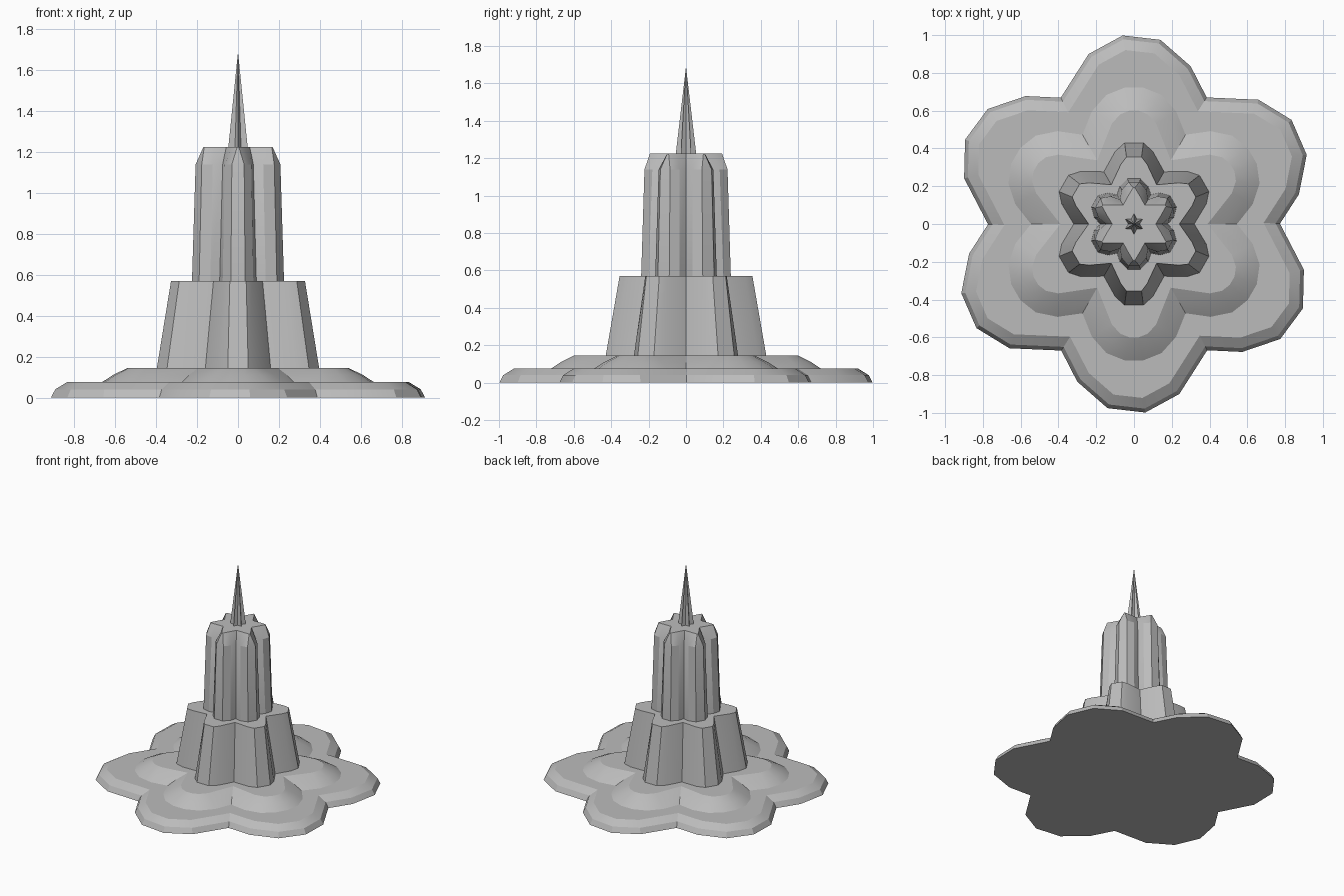
import bpy, bmesh, math
from mathutils import Vector, Matrix

cube = bpy.data.objects.get("Cube")
if cube:
    bpy.data.objects.remove(cube, do_unlink=True)

stone = bpy.data.materials.new("grey_stone")
stone.use_nodes = True
GREY = (0.5, 0.5, 0.5, 1)
stone.diffuse_color = GREY
stone.node_tree.nodes["Principled BSDF"].inputs["Base Color"].default_value = GREY


def flower(lobe):
    """Repeat one +y lobe six times, counter-clockwise."""
    points = []
    for k in range(6):
        turn = Matrix.Rotation(k * math.pi / 3, 2)
        points += [turn @ Vector(p) for p in lobe]
    return points


def inset(points, d):
    """Move a counter-clockwise outline inward by d."""
    result = []
    n = len(points)
    for i, p in enumerate(points):
        a = (p - points[i - 1]).normalized()
        b = (points[(i + 1) % n] - p).normalized()
        na, nb = Vector((-a.y, a.x)), Vector((-b.y, b.x))
        result.append(p + (na + nb) * d / (1 + na.dot(nb)))
    return result


def petal(valley, tip):
    """Half a lobe mirrored: valley point, then flank points up to the tip."""
    half = [(x, y) for x, y in tip]
    left = [(-x, y) for x, y in reversed(half) if x > 0]
    return [(valley * 0.5, valley * 0.866)] + half + left


def loft(name, levels, apex=None):
    """Closed solid through stacked outlines of equal point count."""
    bm = bmesh.new()
    rings = [[bm.verts.new((p.x, p.y, z)) for p in pts] for z, pts in levels]
    n = len(rings[0])
    for low, high in zip(rings, rings[1:]):
        for i in range(n):
            j = (i + 1) % n
            bm.faces.new((low[i], low[j], high[j], high[i]))
    bm.faces.new(rings[0][::-1])
    if apex:
        top = bm.verts.new((0, 0, apex))
        for i in range(n):
            bm.faces.new((rings[-1][i], rings[-1][(i + 1) % n], top))
    else:
        bm.faces.new(rings[-1])
    bmesh.ops.recalc_face_normals(bm, faces=bm.faces)
    mesh = bpy.data.meshes.new(name)
    bm.to_mesh(mesh)
    bm.free()
    mesh.materials.append(stone)
    obj = bpy.data.objects.new(name, mesh)
    bpy.context.collection.objects.link(obj)
    bpy.ops.object.select_all(action="DESELECT")
    obj.select_set(True)
    bpy.context.view_layer.objects.active = obj
    bpy.ops.object.shade_smooth_by_angle(angle=math.radians(25))
    return obj


# Wide six-petal foot with a rounded rim
foot = flower([(0.385, 0.67), (0.3, 0.835), (0.14, 0.975),
               (-0.06, 0.998), (-0.24, 0.9)])
loft("foot_plate", [(0, foot), (0.04, inset(foot, 0.02)), (0.075, inset(foot, 0.075))])

# Second step with a broad slope
step = flower(petal(0.555, [(0.23, 0.6), (0.15, 0.69), (0.05, 0.73)]))
loft("upper_step", [(0.07, step), (0.11, inset(step, 0.06)), (0.145, inset(step, 0.13))])

# Tapering lower tower
low = flower(petal(0.32, [(0.1, 0.385), (0.05, 0.43)]))
high = flower(petal(0.24, [(0.07, 0.315), (0.04, 0.355)]))
loft("lower_tower", [(0.14, low), (0.57, high)])

# Tall upper tower with a chamfered, star-shaped top
low = flower(petal(0.18, [(0.075, 0.2), (0.035, 0.24)]))
mid = flower(petal(0.15, [(0.065, 0.18), (0.03, 0.222)]))
high = flower(petal(0.115, [(0.03, 0.15), (0.004, 0.193)]))
loft("upper_tower", [(0.56, low), (1.14, mid), (1.225, high)])

# Fluted needle spire
loft("spire", [(1.22, flower([(0.015, 0.026), (0, 0.055)]))], apex=1.69)
